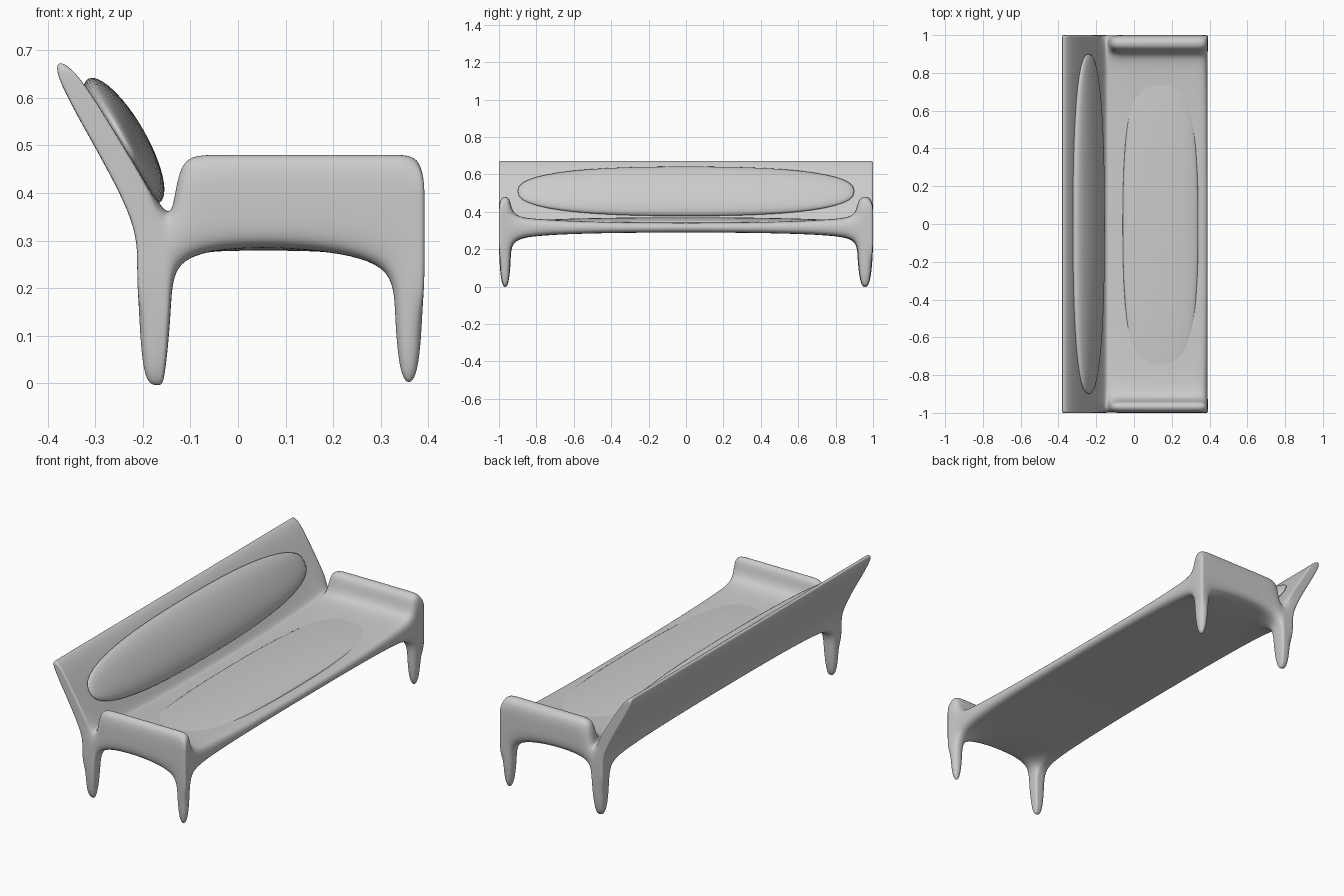
import bpy, bmesh, math
from mathutils import Matrix, Vector

if "Cube" in bpy.data.objects:
    bpy.data.objects.remove(bpy.data.objects["Cube"])

# Lattice lines for the subdivision cage: depth (x) and length (y)
X = [-0.212, -0.155, -0.138, -0.05, 0.15, 0.325, 0.392]
Y = [-1.0, -0.935, -0.8, -0.4, 0.4, 0.8, 0.915, 1.0]
NI, NJ = len(X) - 1, len(Y) - 1
UNDER = [0.25, 0.25, 0.275, 0.29]      # underside height, end to middle
SEAT = [0.375, 0.375, 0.36, 0.342]     # seat height, end to middle


def occupied(i, j, k):
    if not (0 <= i < NI and 0 <= j < NJ):
        return False
    end = j in (0, NJ - 1)
    if k in (0, 1):                    # legs
        return end and i in (0, 1, NI - 1)
    if k == 2:                         # seat slab
        return True
    if k == 3:                         # arms and lower back
        return i == 0 or (end and i >= 2)
    return k == 4 and i == 0           # upper back


def position(i, j, k):
    x, y = X[i], Y[j]
    e = min(j, NJ - j)
    if k <= 1:                         # legs taper towards their tips
        cx = -0.181 if i <= 2 else 0.360
        cy = -0.966 if j <= 1 else 0.957
        s = (0.6, 0.97)[k]
        return Vector((cx + (x - cx) * s, cy + (y - cy) * s, (-0.01, 0.15)[k]))
    if k == 2:
        z = UNDER[e]
        if e <= 1 and 3 <= i <= 4:
            z = 0.287
        return Vector((x, y, z))
    if k == 3:
        if i == 0:
            return Vector((x, y, 0.335))
        z = SEAT[e]
        if i <= 2:
            z -= 0.017
        return Vector((x, y, z))
    if i <= 1:                         # leaning back
        return Vector(((-0.305, -0.245), (-0.404, -0.350))[k - 4][i:i + 1] + (y, (0.505, 0.68)[k - 4]))
    return Vector((x + (0.012 if i == 2 else 0), y, 0.485))


# One-piece frame: boundary faces of the occupied lattice cells
bm = bmesh.new()
verts = {}


def vert(key):
    if key not in verts:
        verts[key] = bm.verts.new(position(*key))
    return verts[key]


for i in range(NI):
    for j in range(NJ):
        for k in range(5):
            if not occupied(i, j, k):
                continue
            for axis in range(3):
                for side in (0, 1):
                    n = [i, j, k]
                    n[axis] += 1 if side else -1
                    if occupied(*n):
                        continue
                    quad = []
                    for a, b in ((0, 0), (1, 0), (1, 1), (0, 1)):
                        p = [i, j, k]
                        p[axis] += side
                        p[(axis + 1) % 3] += a
                        p[(axis + 2) % 3] += b
                        quad.append(vert(tuple(p)))
                    bm.faces.new(quad if side else quad[::-1])

# Firmer corners on the ends, arms and back
crease = bm.edges.layers.float.new("crease_edge")
names = {v: key for key, v in verts.items()}
for e in bm.edges:
    (i, j, k), (i2, j2, k2) = (names[v] for v in e.verts)
    if j == j2 and j in (0, NJ) and min(k, k2) >= 1:
        if i == i2 and i in (0, NI) and k != k2:
            e[crease] = 0.5
        if max(i, i2) <= 1 and max(k, k2) >= 4:
            e[crease] = 0.6
bm.normal_update()
mesh = bpy.data.meshes.new("sofa_frame")
bm.to_mesh(mesh)
bm.free()
frame = bpy.data.objects.new("sofa_frame", mesh)
bpy.context.collection.objects.link(frame)
mesh.shade_smooth()
sub = frame.modifiers.new("Subdivision", 'SUBSURF')
sub.levels = sub.render_levels = 3


# Soft flattened cushions with rounded oblong outlines
def cushion(name, centre, half, tilt):
    bm = bmesh.new()
    bmesh.ops.create_uvsphere(bm, u_segments=48, v_segments=24, radius=1)
    for v in bm.verts:
        r = math.hypot(v.co.x, v.co.y)
        if r > 1e-6:
            c, s = v.co.x / r, v.co.y / r
            v.co.x = r * math.copysign(abs(c) ** 0.8, c)
            v.co.y = r * math.copysign(abs(s) ** 0.8, s)
        v.co = Vector((v.co.x * half[0], v.co.y * half[1], v.co.z * half[2]))
    bm.transform(Matrix.Translation(centre) @ Matrix.Rotation(tilt, 4, 'Y'))
    me = bpy.data.meshes.new(name)
    bm.to_mesh(me)
    bm.free()
    me.shade_smooth()
    bpy.context.collection.objects.link(bpy.data.objects.new(name, me))


cushion("seat_cushion", (0.14, -0.005, 0.343), (0.2, 0.89, 0.028), 0)
cushion("back_cushion", (-0.24, 0, 0.51), (0.15, 0.9, 0.047), math.radians(60))
